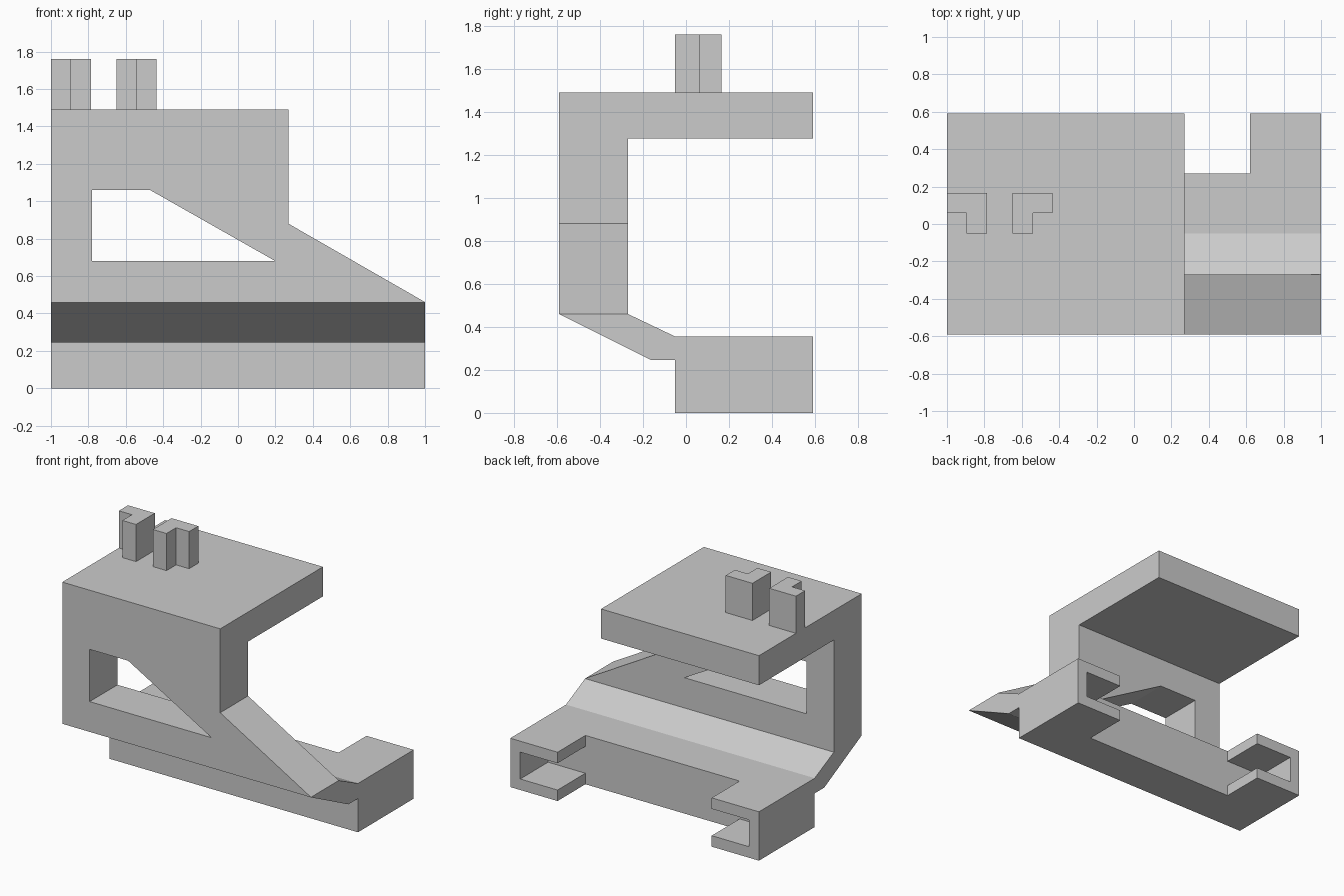
import bpy
import bmesh
from mathutils import Vector

if "Cube" in bpy.data.objects:
    bpy.data.objects.remove(bpy.data.objects["Cube"], do_unlink=True)

grey = bpy.data.materials.new("light grey")
grey.use_nodes = True
grey.diffuse_color = (0.6, 0.6, 0.6, 1)
grey.node_tree.nodes["Principled BSDF"].inputs["Base Color"].default_value = (0.6, 0.6, 0.6, 1)


def prism(name, outline, axis, start, end):
    """Extrude a 2D outline along an axis; the outline uses the other two axes in order."""
    bm = bmesh.new()
    verts = []
    for a, b in outline:
        co = [a, b]
        co.insert("xyz".index(axis), start)
        verts.append(bm.verts.new(co))
    face = bm.faces.new(verts)
    step = Vector((0, 0, 0))
    step["xyz".index(axis)] = end - start
    new = bmesh.ops.extrude_face_region(bm, geom=[face])["geom"]
    bmesh.ops.translate(bm, vec=step, verts=[v for v in new if isinstance(v, bmesh.types.BMVert)])
    bmesh.ops.recalc_face_normals(bm, faces=bm.faces)
    mesh = bpy.data.meshes.new(name)
    bm.to_mesh(mesh)
    bm.free()
    mesh.materials.append(grey)
    obj = bpy.data.objects.new(name, mesh)
    bpy.context.collection.objects.link(obj)
    return obj


def cut(target, cutter):
    """Subtract the cutter from the target and discard it."""
    mod = target.modifiers.new("cut", "BOOLEAN")
    mod.operation = "DIFFERENCE"
    mod.solver = "EXACT"
    mod.object = cutter
    bpy.context.view_layer.objects.active = target
    bpy.ops.object.modifier_apply(modifier=mod.name)
    bpy.data.objects.remove(cutter, do_unlink=True)


# Bracket body: C-shaped side profile across the full width
body = prism("bracket_body", [
    (-.59, .46), (-.16, .245), (-.05, .245), (-.05, 0), (.59, 0), (.59, .355),
    (-.05, .355), (-.27, .46), (-.27, 1.275), (.59, 1.275), (.59, 1.49), (-.59, 1.49),
], "x", -1, 1)

# Upper corner cut away above the sloping brace
cut(body, prism("corner_cutter", [
    (.27, 1.7), (.27, .88), (1, .461), (1.1, .404), (1.1, 1.7)], "y", -.8, .8))

# Window through the front wall
cut(body, prism("window_cutter", [
    (-.78, .68), (.2, .68), (-.47, 1.06), (-.78, 1.06)], "y", -.8, 0))

# Rear notch with a slot reaching into each arm
half = [(.62, -.1), (.62, .08), (.92, .08), (.92, .275), (.62, .275), (.62, .5)]
cut(body, prism("rear_notch_cutter", half + [(-x, z) for x, z in reversed(half)], "y", .27, .7))

# Two mirrored L-shaped pegs on the top plate
peg = [(0, -.05), (.11, -.05), (.11, .06), (.215, .06), (.215, .165), (0, .165)]
for name, x0, side in (("right_peg", -.785, -1), ("left_peg", -.65, 1)):
    prism(name, [(x0 + side * x, y) for x, y in peg], "z", 1.49, 1.76)
